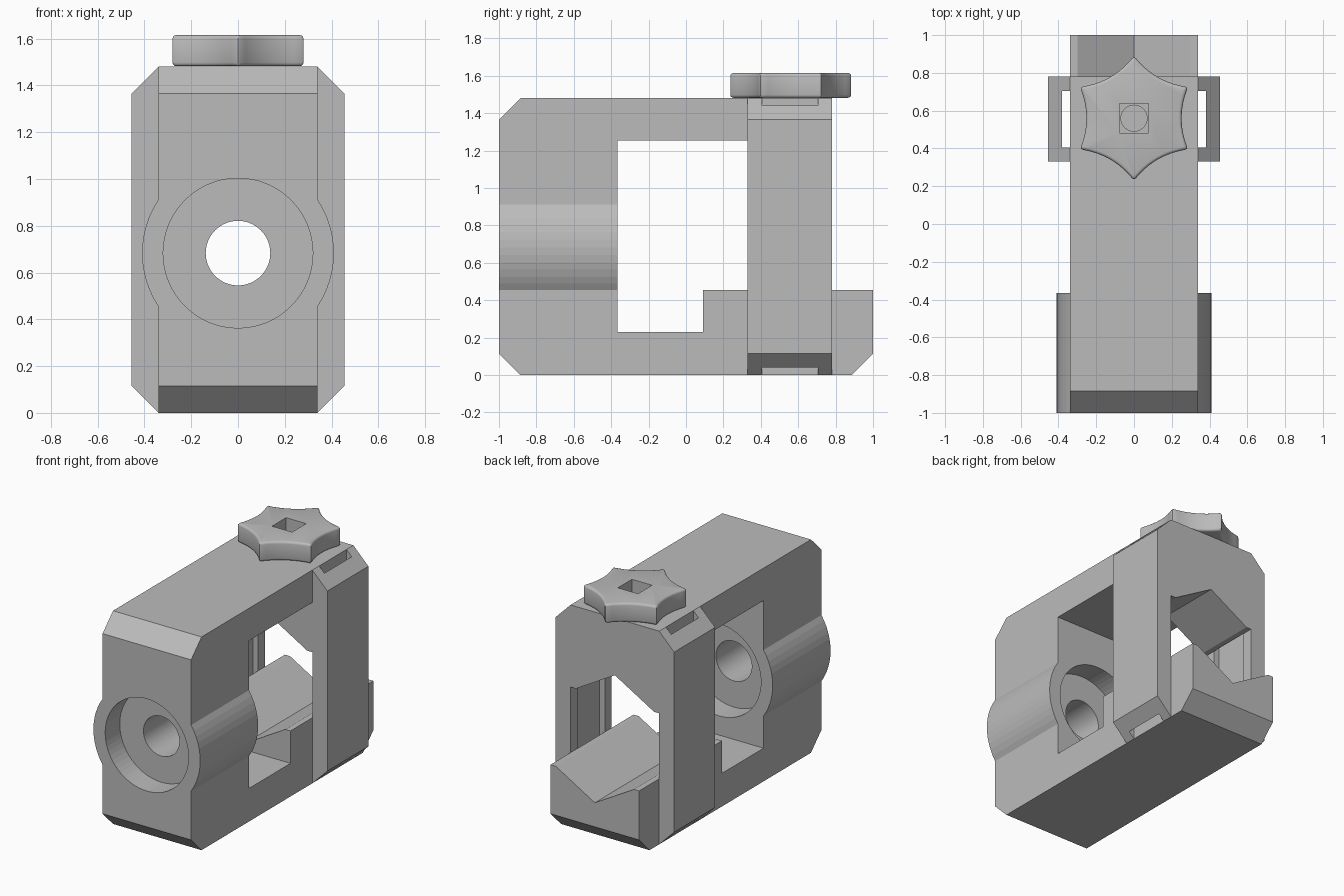
import bpy, bmesh, math
from mathutils import Vector

if "Cube" in bpy.data.objects:
    bpy.data.objects.remove(bpy.data.objects["Cube"])

grey = bpy.data.materials.new("plain grey")
grey.diffuse_color = (0.5, 0.5, 0.5, 1)
grey.use_nodes = True
grey.node_tree.nodes["Principled BSDF"].inputs["Base Color"].default_value = grey.diffuse_color


def prism(name, pts, axis, a, b, cuts=()):
    """Extrude a 2D outline along an axis; cuts are (point, outward normal) planes."""
    def place(p, d):
        v = list(p)
        v.insert("xyz".index(axis), d)
        return v
    bm = bmesh.new()
    lo = [bm.verts.new(place(p, a)) for p in pts]
    hi = [bm.verts.new(place(p, b)) for p in pts]
    bm.faces.new(lo)
    bm.faces.new(hi)
    n = len(pts)
    for i in range(n):
        j = (i + 1) % n
        bm.faces.new((lo[i], lo[j], hi[j], hi[i]))
    for co, no in cuts:
        bmesh.ops.bisect_plane(bm, geom=bm.verts[:] + bm.edges[:] + bm.faces[:], dist=1e-5,
                               plane_co=co, plane_no=no, clear_outer=True)
        bmesh.ops.holes_fill(bm, edges=[e for e in bm.edges if e.is_boundary], sides=0)
    bmesh.ops.recalc_face_normals(bm, faces=bm.faces[:])
    me = bpy.data.meshes.new(name)
    bm.to_mesh(me)
    bm.free()
    me.materials.append(grey)
    ob = bpy.data.objects.new(name, me)
    bpy.context.collection.objects.link(ob)
    return ob


def activate(ob):
    bpy.ops.object.select_all(action='DESELECT')
    ob.select_set(True)
    bpy.context.view_layer.objects.active = ob


def subtract(ob, cutter):
    cutter.hide_render = True
    m = ob.modifiers.new("cut", 'BOOLEAN')
    m.operation, m.solver, m.object = 'DIFFERENCE', 'EXACT', cutter
    activate(ob)
    bpy.ops.object.modifier_apply(modifier=m.name)
    bpy.data.objects.remove(cutter)


def circle(r, c, n=64):
    return [(c[0] + r * math.cos(2 * math.pi * i / n),
             c[1] + r * math.sin(2 * math.pi * i / n)) for i in range(n)]


W, H, CH = 0.34, 1.48, 0.115      # half width, height, chamfer
BZ = 0.683                        # barrel axis height
F0, F1, KY = 0.33, 0.78, 0.56     # frame start and end, knob centre

# C-shaped main body, side outline
body = prism("clamp_body", [
    (-1, CH), (-1 + CH, 0), (1 - CH, 0), (1, CH), (1, 0.455), (0.09, 0.455),
    (0.09, 0.23), (-0.365, 0.23), (-0.365, 1.255), (F1, 1.255), (F1, H),
    (-1 + CH, H), (-1, H - CH)], 'x', -W, W)

# V groove in the lower jaw
subtract(body, prism("groove_cutter", [(0, 0.282), (0.3, 0.455), (0.3, 0.6),
                                       (-0.3, 0.6), (-0.3, 0.455)], 'y', 0.05, 1.1))
# barrel bore with a recess at each end
for r, a, b in ((0.32, -1.1, -0.84), (0.32, -0.525, -0.2), (0.138, -0.9, -0.45)):
    subtract(body, prism("bore_cutter", circle(r, (0, BZ)), 'y', a, b))
# screw hole under the knob
subtract(body, prism("screw_cutter", circle(0.069, (0, KY), 32), 'z', 1.38, 1.6))

# upper V jaw filling the frame below the top bar
prism("upper_jaw", [(-W, 1.255), (-W, 0.91), (-0.3, 0.91), (0, 1.083),
                    (0.3, 0.91), (W, 0.91), (W, 1.255)], 'y', F0, F1)

half = math.acos(W / 0.41)
for s, side in ((-1, "left"), (1, "right")):
    # bulging flank of the barrel
    arc = [half * (2 * i / 12 - 1) for i in range(13)]
    prism(side + "_barrel_flank", [(s * 0.41 * math.cos(t), BZ + 0.41 * math.sin(t)) for t in arc],
          'y', -1, -0.365)
    # frame cheek with a guide slot, chamfered at top and bottom
    prism(side + "_frame_cheek", [
        (s * W, F0), (s * 0.455, F0), (s * 0.455, F1), (s * W, F1),
        (s * W, 0.705), (s * 0.38, 0.705), (s * 0.38, 0.405), (s * W, 0.405)],
        'z', 0, H, cuts=[(Vector((s * W, 0, H)), Vector((s, 0, 1))),
                         (Vector((s * W, 0, 0)), Vector((s, 0, -1)))])

# six-pointed knob with hollow sides
outline = []
for k in range(6):
    a = math.radians(60 * k)
    n, t = Vector((math.cos(a), math.sin(a))), Vector((-math.sin(a), math.cos(a)))
    for i in range(11):
        u = 0.91 * (i / 5 - 1)
        p = n * (0.286 - 0.034 * (1 - u * u)) + t * 0.165 * u
        outline.append((p.x, p.y + KY))
    tip = a + math.radians(30)
    outline.append((0.323 * math.cos(tip), KY + 0.323 * math.sin(tip)))
knob = prism("knob", outline, 'z', H + 0.002, 1.615)
bev = knob.modifiers.new("round", 'BEVEL')
bev.width, bev.segments, bev.angle_limit = 0.018, 3, math.radians(60)
activate(knob)
bpy.ops.object.modifier_apply(modifier=bev.name)
q = 0.077
subtract(knob, prism("square_cutter", [(-q, KY - q), (q, KY - q), (q, KY + q), (-q, KY + q)],
                     'z', 1.4, 1.7))
activate(knob)
bpy.ops.object.shade_smooth_by_angle(angle=math.radians(40))
